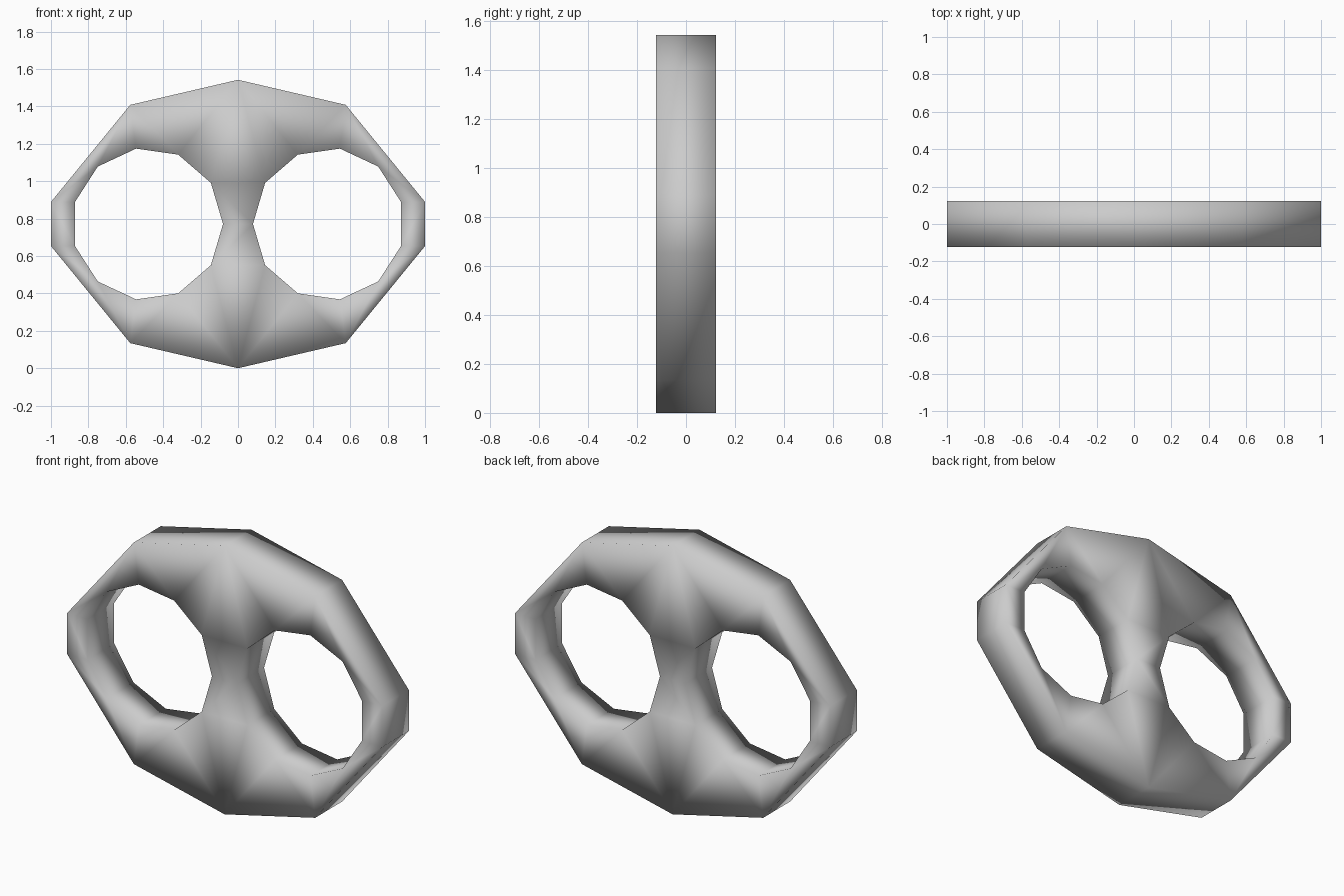
import bpy, bmesh

if "Cube" in bpy.data.objects:
    bpy.data.objects.remove(bpy.data.objects["Cube"])

HALF_DEPTH = 0.122
MID_Z = 0.771

# Upper right quarter of the outer rim and of the right hole (x, height above centre)
rim_q = [(0, 0.771), (0.576, 0.637), (1.0, 0.118)]
hole_q = [(0.08, 0), (0.145, 0.22), (0.32, 0.371), (0.545, 0.403), (0.75, 0.307), (0.872, 0.117)]


def flip(points, sx, sz):
    return [(x * sx, z * sz) for x, z in points]


right = rim_q + flip(rim_q, 1, -1)[::-1]
rim = right + flip(right, -1, 1)[::-1][1:-1]
hole = hole_q + flip(hole_q, 1, -1)[:0:-1]

# Flat front face with both holes
bm = bmesh.new()
edges = []
for loop in (rim, hole, flip(hole, -1, 1)):
    vs = [bm.verts.new((x, -HALF_DEPTH, z + MID_Z)) for x, z in loop]
    edges += [bm.edges.new((vs[i - 1], vs[i])) for i in range(len(vs))]
bmesh.ops.triangle_fill(bm, use_beauty=True, use_dissolve=False, edges=edges, normal=(0, -1, 0))

# Thickness, keeping the front face
back = bmesh.ops.extrude_face_region(bm, geom=bm.faces[:], use_keep_orig=True)
bmesh.ops.translate(bm, vec=(0, 2 * HALF_DEPTH, 0),
                    verts=[g for g in back["geom"] if isinstance(g, bmesh.types.BMVert)])
bmesh.ops.recalc_face_normals(bm, faces=bm.faces[:])

# Smooth shading all over
for f in bm.faces:
    f.smooth = True
mesh = bpy.data.meshes.new("two_hole_plate")
bm.to_mesh(mesh)
bm.free()
bpy.context.collection.objects.link(bpy.data.objects.new("two_hole_plate", mesh))
